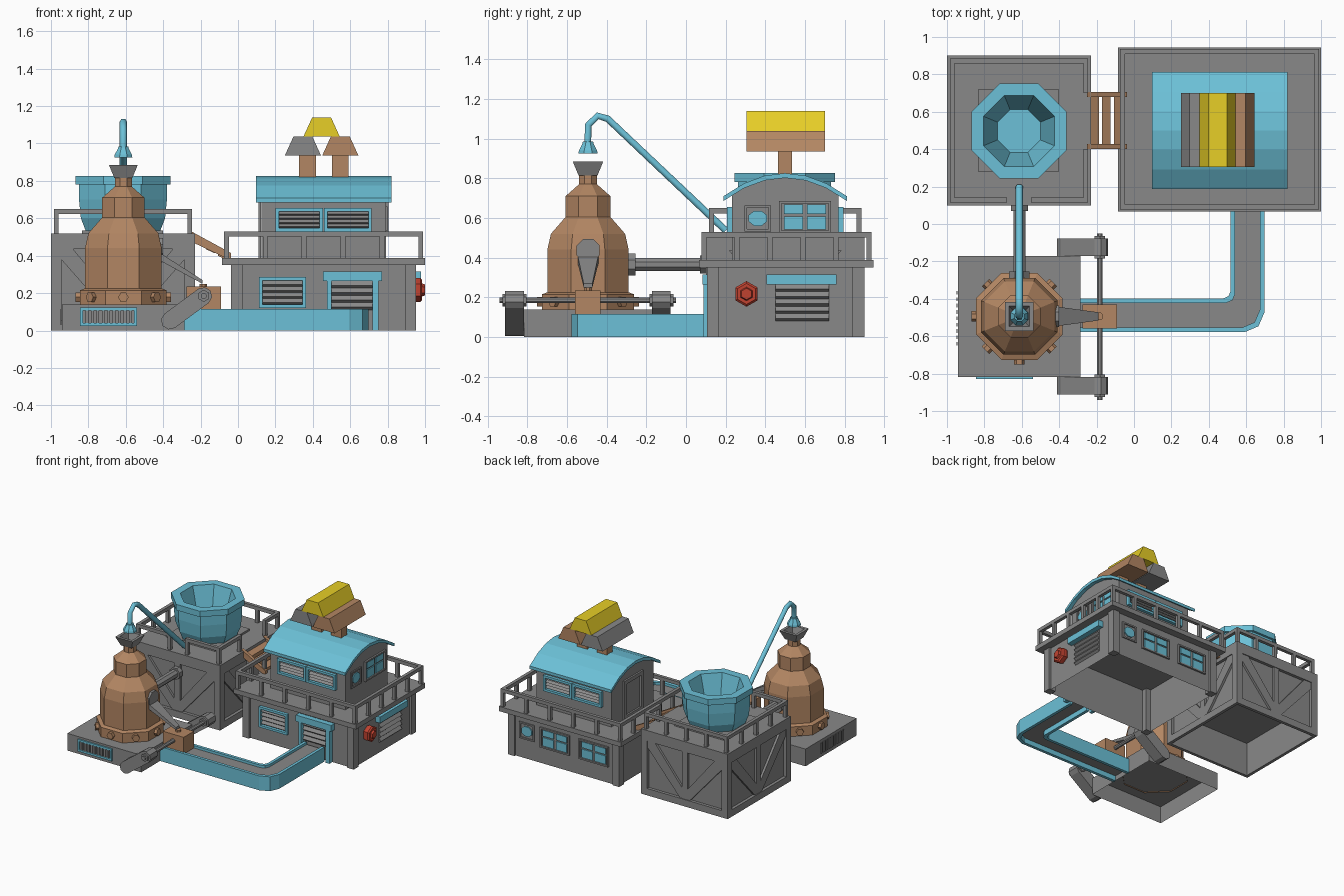
import bpy, bmesh, math
from mathutils import Vector

cube = bpy.data.objects.get("Cube")
if cube:
    bpy.data.objects.remove(cube, do_unlink=True)


def material(name, rgb):
    m = bpy.data.materials.new(name)
    m.use_nodes = True
    m.diffuse_color = (*rgb, 1)
    m.node_tree.nodes["Principled BSDF"].inputs["Base Color"].default_value = (*rgb, 1)
    return m


GREY = material("grey steel", (.25, .25, .25))
TEAL = material("teal paint", (.15, .53, .68))
COPPER = material("copper", (.45, .24, .125))
YELLOW = material("gold yellow", (.8, .62, .02))
RED = material("valve red", (.53, .055, .03))


# Bridge a list of equal-length point rings into one mesh
def solid(name, mat, rings, bottom=True):
    bm = bmesh.new()
    vs = [[bm.verts.new(p) for p in r] for r in rings]
    n = len(vs[0])
    for a, b in zip(vs, vs[1:]):
        for i in range(n):
            j = (i + 1) % n
            bm.faces.new((a[i], a[j], b[j], b[i]))
    if bottom:
        bm.faces.new(vs[0][::-1])
    bm.faces.new(vs[-1])
    bmesh.ops.recalc_face_normals(bm, faces=bm.faces)
    me = bpy.data.meshes.new(name)
    bm.to_mesh(me)
    bm.free()
    me.materials.append(mat)
    bpy.context.collection.objects.link(bpy.data.objects.new(name, me))


def box(name, mat, x, y, z, bottom=True):
    rings = [[(x[0], y[0], h), (x[1], y[0], h), (x[1], y[1], h), (x[0], y[1], h)] for h in z]
    solid(name, mat, rings, bottom)


AXES = {"x": lambda a, b, h: (h, a, b), "y": lambda a, b, h: (a, h, b), "z": lambda a, b, h: (a, b, h)}


def prism(name, mat, pts, axis, lo, hi):
    solid(name, mat, [[AXES[axis](a, b, h) for a, b in pts] for h in (lo, hi)])


# Turned part; profile is (flat-to-centre radius, height along axis)
def turned(name, mat, profile, a, b, axis="z", n=8, bottom=True):
    k = 1 / math.cos(math.pi / n)
    ang = [2 * math.pi * (i + .5) / n for i in range(n)]
    solid(name, mat, [[AXES[axis](a + r * k * math.cos(t), b + r * k * math.sin(t), h)
                       for t in ang] for r, h in profile], bottom)


# Wall-relative placing: u along the wall, n outward, z up
def on_wall(side, pos):
    return {"front": lambda u, n, z: (u, pos - n, z), "back": lambda u, n, z: (u, pos + n, z),
            "right": lambda u, n, z: (pos + n, u, z), "left": lambda u, n, z: (pos - n, u, z)}[side]


def wall_box(name, mat, W, u, n, z):
    solid(name, mat, [[W(a, n[0], z[0]), W(a, n[1], z[0]), W(a, n[1], z[1]), W(a, n[0], z[1])] for a in u])


def frame(name, mat, W, u, z, t, d):
    for a in ((u[0], u[0] + t), (u[1] - t, u[1])):
        wall_box(name, mat, W, a, (.001, d), z)
    for c in ((z[0], z[0] + t), (z[1] - t, z[1])):
        wall_box(name, mat, W, (u[0] + t, u[1] - t), (.001, d), c)


def louvres(W, u, z, count):
    h = (z[1] - z[0]) / count
    for i in range(count):
        c = z[0] + i * h
        solid("louvre_slat", GREY, [[W(a, .001, c), W(a, .018, c + h * .38), W(a, .001, c + h)] for a in u])


def louvre_window(W, u, z):
    frame("louvre_frame", TEAL, W, u, z, .018, .025)
    louvres(W, (u[0] + .018, u[1] - .018), (z[0] + .018, z[1] - .018), 4)


def pane_window(W, u, z):
    frame("pane_frame", GREY, W, (u - .13, u + .13), (z - .08, z + .08), .012, .015)
    for du in (-.058, .058):
        for a, b in ((-.064, .003), (.014, .062)):
            wall_box("window_pane", TEAL, W, (u + du - .048, u + du + .048), (.001, .009), (z + a, z + b))


def round_window(W, u, z):
    frame("porthole_frame", GREY, W, (u - .066, u + .066), (z - .066, z + .066), .012, .01)
    solid("porthole_pane", TEAL, [[W(u + .05 * math.cos(t), n, z + .041 * math.sin(t))
                                   for t in [math.pi * (i + .5) / 4 for i in range(8)]] for n in (.001, .009)])


# Railing round a rectangle; gaps maps a side to its opening
def railing(x, y, z0, z1, posts, gaps):
    t = .026
    sides = [("front", y[0], x), ("back", y[1], x), ("left", x[0], y), ("right", x[1], y)]
    for side, pos, (a, b) in sides:
        W = on_wall(side, pos)
        spans = [(a, gaps[side][0]), (gaps[side][1], b)] if side in gaps else [(a, b)]
        for s in spans:
            wall_box("top_rail", GREY, W, s, (-t, 0), (z1 - .028, z1))
            k = posts if len(spans) == 1 else 2
            for i in range(k):
                p = s[0] + (s[1] - s[0] - t) * i / (k - 1)
                wall_box("rail_post", GREY, W, (p, p + t), (-t, 0), (z0, z1 - .028))


def pipe(name, mat, pts, r):
    cu = bpy.data.curves.new(name, "CURVE")
    cu.dimensions = "3D"
    cu.bevel_depth, cu.bevel_resolution, cu.use_fill_caps = r, 1, True
    s = cu.splines.new("POLY")
    s.points.add(len(pts) - 1)
    for p, q in zip(s.points, pts):
        p.co = (*q, 1)
    cu.materials.append(mat)
    bpy.context.collection.objects.link(bpy.data.objects.new(name, cu))


# Braced crate tower
box("tower_shell", GREY, (-.975, -.255), (.125, .875), (0, .5), bottom=False)
box("tower_inner_floor", GREY, (-.975, -.255), (.125, .875), (.27, .28))
box("tower_top", GREY, (-1, -.23), (.1, .9), (.49, .52))
for side, pos, u in (("front", .125, (-1, -.23)), ("back", .875, (-1, -.23)),
                     ("left", -.975, (.1, .9)), ("right", -.255, (.1, .9))):
    W = on_wall(side, pos)
    frame("tower_frame", GREY, W, u, (0, .49), .055, .025)
    mid = (u[0] + u[1]) / 2
    wall_box("tower_stud", GREY, W, (mid - .025, mid + .025), (0, .02), (.05, .44))
    for end, s in ((u[0] + .055, 1), (u[1] - .055, -1)):
        quad = [(end, .44), (end + s * .06, .44), (mid, .11), (mid, .05), (mid - s * .04, .05), (end, .38)]
        solid("tower_brace", GREY, [[W(a, n, z) for a, z in quad] for n in (0, .018)])
railing((-.985, -.245), (.115, .885), .52, .65, 5, {"right": (.4, .7), "front": (-.68, -.55)})
box("bowl_plinth", GREY, (-.835, -.4), (.28, .72), (.52, .535))
turned("hopper_bowl", TEAL, [(.19, .52), (.2, .535), (.225, .6), (.235, .7), (.235, .78), (.253, .78),
                             (.253, .827), (.19, .827), (.115, .56)], -.615, .497)

# Ladder bridge between tower and workshop
for y in (.414, .692):
    prism("bridge_side", COPPER, [(-.25, .475), (-.25, .53), (-.038, .415), (-.038, .375)], "y", y - .013, y + .013)
for x in (-.21, -.148, -.086):
    z = .5 - (x + .25) * .55
    prism("bridge_rung", COPPER, [(x - .022, z - .01), (x - .022, z + .02), (x + .022, z), (x + .022, z - .03)],
          "y", .42, .68)

# Workshop ground floor and deck
box("workshop_walls", GREY, (-.02, .935), (.125, .885), (0, .355), bottom=False)
for x in (-.037, .892):
    for y in (.107, .84):
        box("corner_pilaster", GREY, (x, x + .06), (y, y + .06), (0, .355))
box("deck_slab", GREY, (-.085, 1), (.066, .945), (.35, .388))
railing((-.075, .99), (.077, .935), .388, .53, 6, {})
F, R, B = on_wall("front", .125), on_wall("right", .935), on_wall("back", .885)
louvre_window(F, (.113, .363), (.12, .285))
for W, u, z0, count in ((F, (.48, .75), .11, 4), (R, (.43, .74), .08, 5)):
    wall_box("door_lintel", TEAL, W, (u[0] - .025, u[1] + .02), (.001, .043), (.265, .315))
    louvres(W, (u[0] + .02, u[1] - .02), (z0, .265), count)
for u in ((.475, .5), (.718, .75)):
    wall_box("door_jamb", TEAL, F, u, (.001, .038), (0, .265))
pane_window(B, .54, .21)
pane_window(B, .195, .21)
round_window(B, .79, .22)
turned("valve_wheel", RED, [(.05, .935), (.056, .955), (.056, .975), (.046, .985), (.03, .985), (.025, 1)],
       .305, .217, "x", 6)

# Upper floor with arched roof
arc = lambda half, drop: [(.5 + half * t / 3, .826 - drop - 1.2 * (half * t / 3) ** 2) for t in range(-3, 4)]
prism("upper_walls", GREY, [(.768, .38), (.232, .38)] + arc(.268, .015), "x", .125, .79)
prism("arched_roof", TEAL, arc(.312, 0) + arc(.312, .024)[::-1], "x", .095, .82)
for side, pos in (("front", .232), ("back", .768)):
    for u in ((.2, .455), (.46, .715)):
        louvre_window(on_wall(side, pos), u, (.53, .655))
upper_right = on_wall("right", .79)
pane_window(upper_right, .6, .605)
round_window(upper_right, .362, .598)
frame("side_door_frame", GREY, on_wall("left", .125), (.38, .62), (.388, .7), .03, .015)

# Stacked ingots on roof posts
for x in (.372, .547):
    box("ingot_post", COPPER, (x - .045, x + .045), (.465, .535), (.79, .94))
for name, mat, x, z in (("left_ingot", GREY, .347, .935), ("right_ingot", COPPER, .547, .935),
                        ("top_ingot", YELLOW, .447, 1.037)):
    prism(name, mat, [(x - .097, z), (x + .097, z), (x + .05, z + .103), (x - .05, z + .103)], "y", .305, .7)

# Still base with vents
box("still_base", GREY, (-.942, -.287), (-.818, -.17), (0, .138), bottom=False)
base_front, base_left = on_wall("front", -.818), on_wall("left", -.942)
frame("vent_frame", TEAL, base_front, (-.845, -.54), (.025, .122), .016, .012)
for i in range(9):
    u = -.815 + i * .029
    wall_box("vent_bar", GREY, base_front, (u, u + .015), (.001, .01), (.041, .106))
    u = -.65 + i * .034
    wall_box("side_vent_bar", GREY, base_left, (u, u + .02), (.001, .007), (.03, .115))

# Copper still
SX, SY = -.613, -.494
turned("still_skirt", COPPER, [(.232, .13), (.232, .215), (.205, .225)], SX, SY, bottom=False)
turned("still_body", COPPER, [(.205, .2), (.205, .44), (.187, .52), (.113, .605), (.113, .71),
                              (.045, .77), (.045, .82)], SX, SY)
for i in range(8):
    t = i * math.pi / 4
    d, s = Vector((math.cos(t), math.sin(t), 0)), Vector((-math.sin(t), math.cos(t), 0))
    hexagon = [s * .028 * math.cos(k * math.pi / 3) + Vector((0, 0, .028 * math.sin(k * math.pi / 3)))
               for k in range(6)]
    solid("skirt_bolt", COPPER, [[Vector((SX, SY, .178)) + d * r + p for p in hexagon] for r in (.22, .256)])
turned("still_funnel", GREY, [(.048, .815), (.077, .885), (.055, .885), (.035, .83)], SX, SY, n=4)
turned("filler_bell", TEAL, [(.048, .925), (.046, .94), (.028, .975), (.026, .985)], SX, SY)
pipe("filler_pipe", TEAL, [(SX, y, z) for y, z in ((-.496, .97), (-.492, 1.07), (-.445, 1.115),
                                                   (-.395, 1.1), (.2, .537))], .02)

# Feed pipe from still to tower
turned("feed_pipe", GREY, [(.032, -.3), (.032, .13)], SX, .365, "y")
turned("feed_flange", GREY, [(.055, -.295), (.055, -.255)], SX, .365, "y")
turned("feed_collar", GREY, [(.045, .07), (.045, .11)], SX, .365, "y")

# Pouring spout and tap block
turned("spout_collar", GREY, [(.058, -.44), (.058, -.4)], SY, .437, "x")
solid("pouring_spout", GREY, [[(x, SY - w, z), (x, SY + w, z), (x, SY + w, z + h), (x, SY - w, z + h)]
                              for x, w, z, h in ((-.41, .052, .37, .04), (-.19, .022, .25, .02))])
box("tap_block", COPPER, (-.275, -.09), (-.56, -.43), (.1, .235))
turned("tap_screw", COPPER, [(.02, .23), (.02, .25)], -.185, SY)

# Tilting rod with crank arms
turned("tilt_rod", GREY, [(.015, -.94), (.015, -.05)], -.183, .185, "y")
slope = math.atan2(.13, .19)
capsule = [(cx + .047 * math.cos(slope + t), cz + .047 * math.sin(slope + t))
           for cx, cz, o in ((-.185, .185, -90), (-.365, .052, 90))
           for t in [math.radians(o + k * 45) for k in range(5)]]
for y in (-.912, -.172):
    prism("crank_arm", GREY, capsule, "y", y, y + .094)
    turned("rod_nut", GREY, [(.028, y - .012), (.028, y + .108)], -.183, .185, "y", 6)


# Casting channel: offset lines follow the bend
def channel_line(d):
    c = .04 + (d + .09) * .36
    cx, cy = .607 + d, -.488 - d
    return [(-.29, cy), (cx - c, cy), (cx - c * .3, cy + c * .3), (cx, cy + c), (cx, .1)]


for a, b in ((.09, .066), (-.066, -.09)):
    prism("channel_wall", TEAL, channel_line(a) + channel_line(b)[::-1], "z", 0, .115)
prism("channel_floor", GREY, channel_line(.067) + channel_line(-.067)[::-1], "z", .04, .095)
